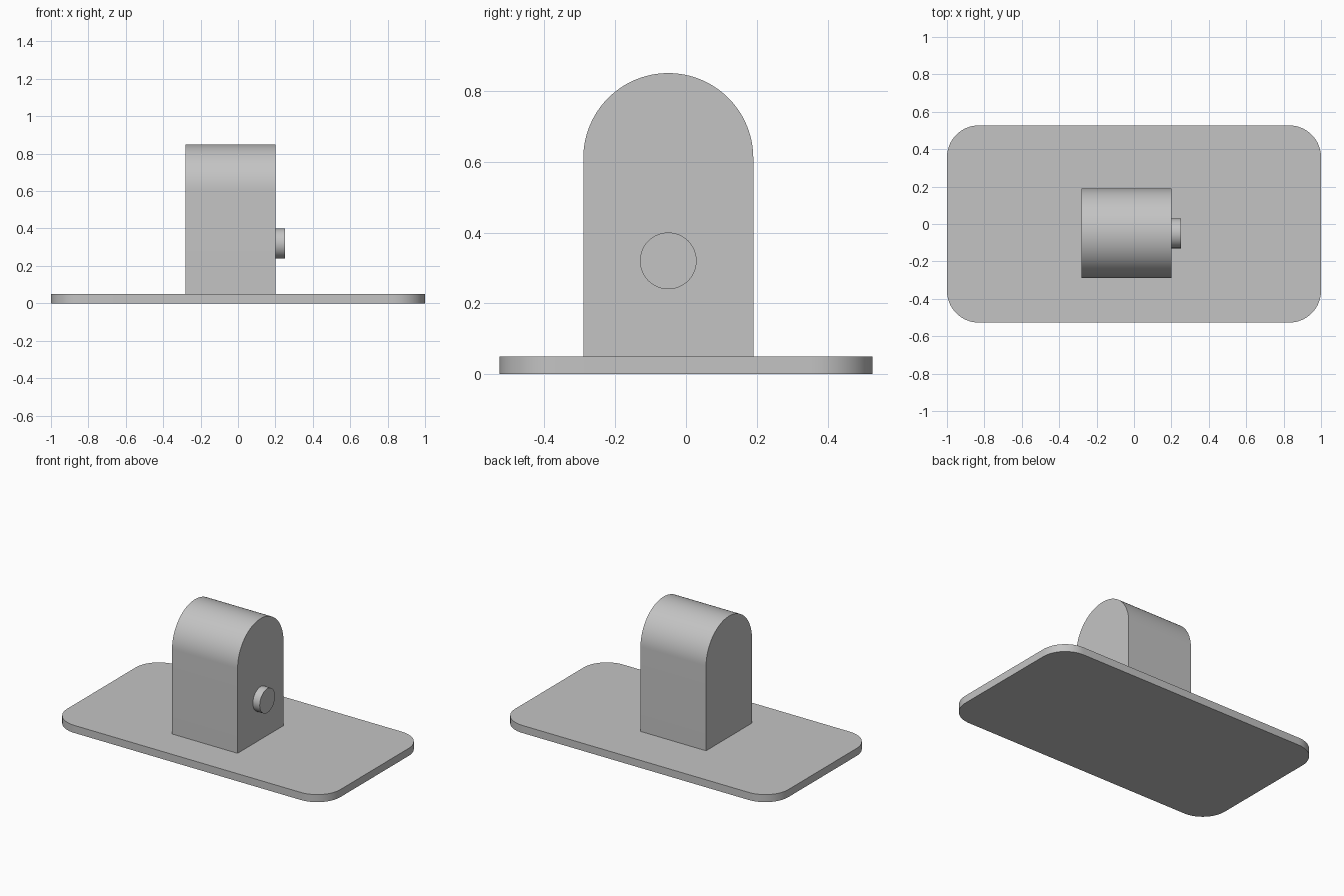
import bpy, bmesh
from math import sin, cos, pi, radians
from mathutils import Vector

if "Cube" in bpy.data.objects:
    bpy.data.objects.remove(bpy.data.objects["Cube"])

grey = bpy.data.materials.new("plain_grey")
grey.use_nodes = True
grey.diffuse_color = (0.55, 0.55, 0.55, 1)
grey.node_tree.nodes["Principled BSDF"].inputs["Base Color"].default_value = grey.diffuse_color


def arc(cu, cv, radius, start, end, steps):
    """Points along an arc, angles in degrees."""
    angles = [radians(start + (end - start) * i / steps) for i in range(steps + 1)]
    return [(cu + radius * cos(a), cv + radius * sin(a)) for a in angles]


def extrude_profile(name, points, direction):
    """Solid swept from a closed outline of 3D points."""
    bm = bmesh.new()
    face = bm.faces.new([bm.verts.new(p) for p in points])
    swept = bmesh.ops.extrude_face_region(bm, geom=[face], use_keep_orig=True)
    moved = [v for v in swept["geom"] if isinstance(v, bmesh.types.BMVert)]
    bmesh.ops.translate(bm, verts=moved, vec=Vector(direction))
    bmesh.ops.recalc_face_normals(bm, faces=bm.faces)
    mesh = bpy.data.meshes.new(name)
    bm.to_mesh(mesh)
    bm.free()
    mesh.materials.append(grey)
    obj = bpy.data.objects.new(name, mesh)
    bpy.context.collection.objects.link(obj)
    bpy.ops.object.select_all(action='DESELECT')
    obj.select_set(True)
    bpy.context.view_layer.objects.active = obj
    bpy.ops.object.shade_smooth_by_angle(angle=radians(30))
    return obj


# Base plate with rounded corners
half_x, half_y, corner, thickness = 1.0, 0.527, 0.17, 0.05
outline = []
for i, (sx, sy) in enumerate([(1, 1), (-1, 1), (-1, -1), (1, -1)]):
    outline += arc(sx * (half_x - corner), sy * (half_y - corner), corner,
                   90 * i, 90 * i + 90, 16)
extrude_profile("base_plate", [(x, y, 0) for x, y in outline], (0, 0, thickness))

# Upright block with a half-round top
mid_y, radius, left, right = -0.05, 0.24, -0.28, 0.2
profile = arc(mid_y, 0.61, radius, 0, 180, 48)
profile += [(mid_y - radius, thickness), (mid_y + radius, thickness)]
extrude_profile("upright_block", [(left, y, z) for y, z in profile], (right - left, 0, 0))

# Round button on the side of the block
circle = arc(mid_y, 0.32, 0.08, 0, 360, 48)[:-1]
extrude_profile("side_button", [(right, y, z) for y, z in circle], (0.05, 0, 0))
